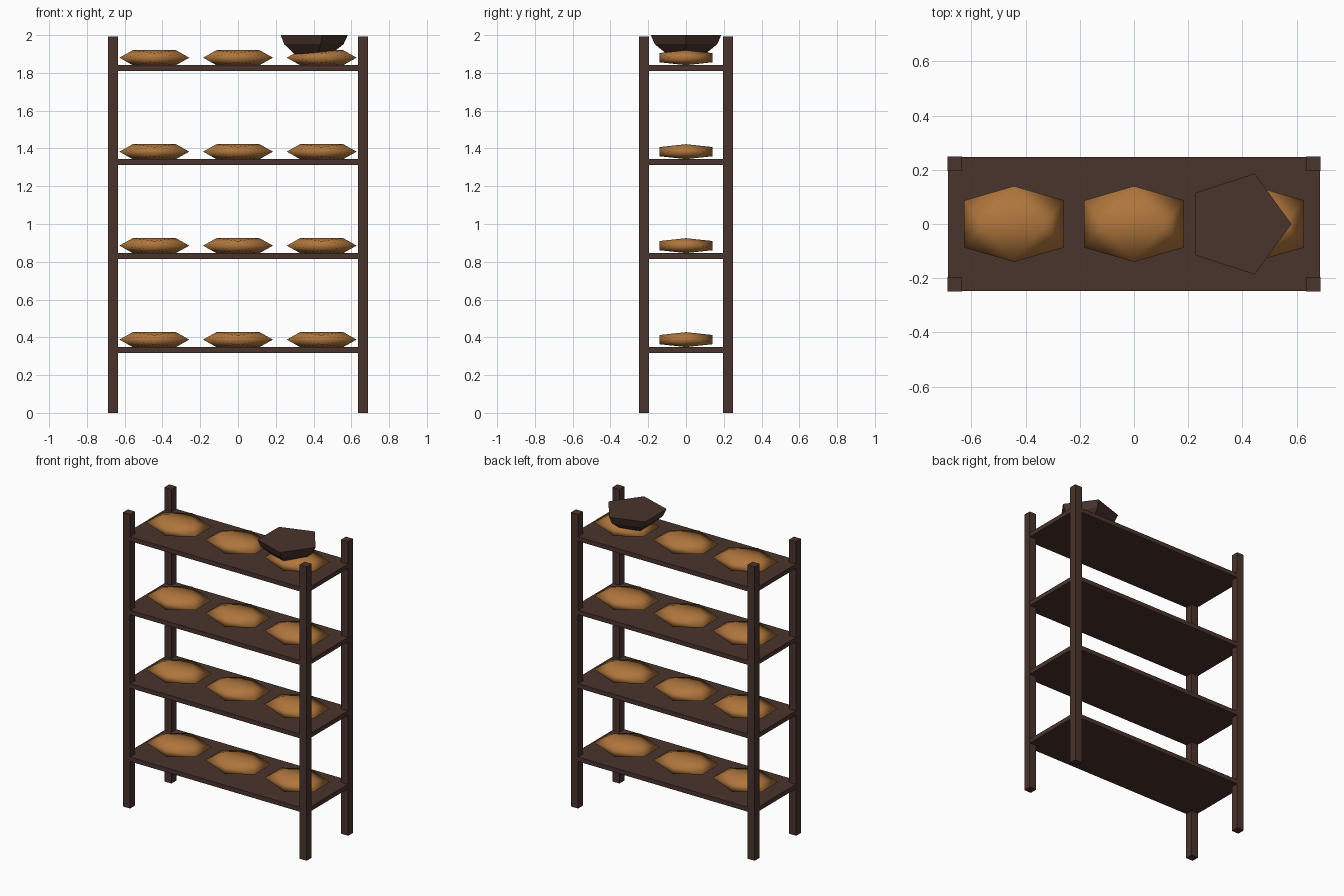
import bpy, bmesh, math

if "Cube" in bpy.data.objects:
    bpy.data.objects.remove(bpy.data.objects["Cube"])

def material(name, rgb):
    m = bpy.data.materials.new(name)
    m.diffuse_color = (*rgb, 1)
    m.use_nodes = True
    m.node_tree.nodes["Principled BSDF"].inputs["Base Color"].default_value = m.diffuse_color
    return m

WOOD = material("dark wood", (0.068, 0.034, 0.026))
CRUST = material("bread crust", (0.43, 0.18, 0.046))

def add_object(name, bm, mat, smooth=False):
    bmesh.ops.recalc_face_normals(bm, faces=bm.faces)
    for f in bm.faces:
        f.smooth = smooth
    mesh = bpy.data.meshes.new(name)
    bm.to_mesh(mesh)
    bm.free()
    mesh.materials.append(mat)
    ob = bpy.data.objects.new(name, mesh)
    bpy.context.collection.objects.link(ob)
    return ob

def box(name, centre, size):
    bm = bmesh.new()
    bmesh.ops.create_cube(bm, size=1)
    for v in bm.verts:
        v.co = [c + s * k for c, s, k in zip(centre, size, v.co)]
    return add_object(name, bm, WOOD)

def loaf(name, centre, half):
    # flattened icosahedron made from three golden rectangles
    phi = (1 + math.sqrt(5)) / 2
    bm = bmesh.new()
    for a in (-1, 1):
        for b in (-1 / phi, 1 / phi):
            for p in ((a, b, 0), (0, a, b), (b, 0, a)):
                bm.verts.new([c + h * k for c, h, k in zip(centre, half, p)])
    bmesh.ops.convex_hull(bm, input=bm.verts)
    return add_object(name, bm, CRUST, True)

def bowl(name, x, y, rings, sides=5):
    bm = bmesh.new()
    loops = [[bm.verts.new((x + r * math.cos(2 * math.pi * i / sides),
                            y + r * math.sin(2 * math.pi * i / sides), z))
              for i in range(sides)] for r, z in rings]
    for a, b in zip(loops, loops[1:]):
        for i in range(sides):
            j = (i + 1) % sides
            bm.faces.new((a[i], a[j], b[j], b[i]))
    bm.faces.new(loops[0])
    bm.faces.new(loops[-1])
    return add_object(name, bm, WOOD)

# four corner posts
for sx, side in ((-1, "left"), (1, "right")):
    for sy, end in ((-1, "front"), (1, "back")):
        box(f"{end}_{side}_post", (sx * 0.662, sy * 0.222, 0.996), (0.053, 0.053, 1.992))

# shelves, each with three loaves
for n in range(4):
    z = 0.333 + 0.4975 * n
    box(f"shelf_{n + 1}", (0, 0, z), (1.374, 0.494, 0.03))
    for k in (-1, 0, 1):
        loaf(f"loaf_{n + 1}_{k + 2}", (k * 0.443, 0, z + 0.055), (0.185, 0.14, 0.0395))

# five-sided bowl resting on the top right loaf
bowl("bowl", 0.385, 0, [(0.196, 2.0), (0.174, 1.952), (0.107, 1.9), (0.03, 1.885)])
